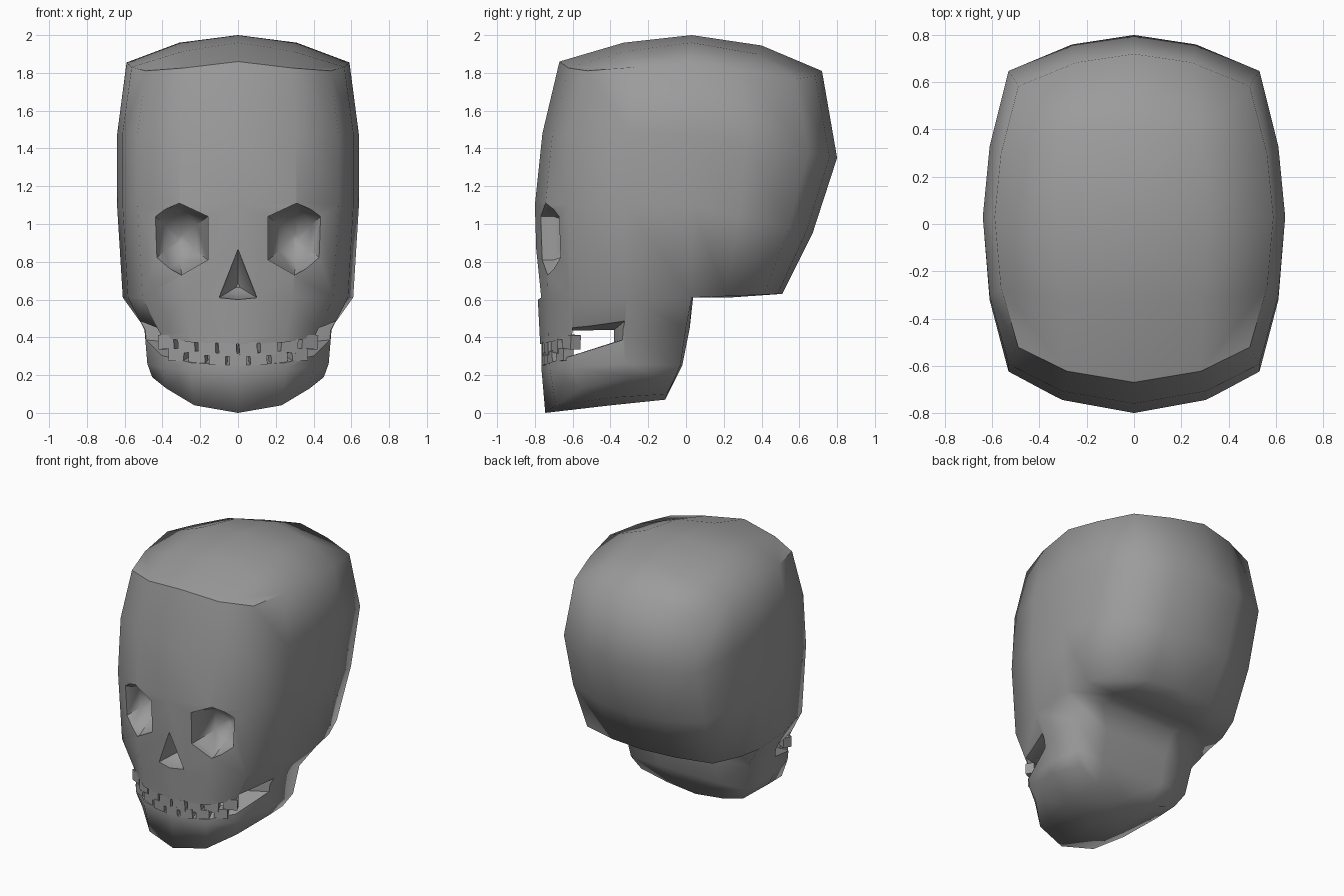
import bpy, bmesh, math, random
from mathutils import Matrix, Vector

random.seed(4)
if "Cube" in bpy.data.objects:
    bpy.data.objects.remove(bpy.data.objects["Cube"], do_unlink=True)

grey = bpy.data.materials.new("bone grey")
grey.use_nodes = True
grey.diffuse_color = (0.33, 0.33, 0.33, 1)
grey.node_tree.nodes["Principled BSDF"].inputs["Base Color"].default_value = grey.diffuse_color


def make_object(name, bm):
    bmesh.ops.recalc_face_normals(bm, faces=bm.faces[:])
    mesh = bpy.data.meshes.new(name)
    bm.to_mesh(mesh)
    bm.free()
    mesh.materials.append(grey)
    obj = bpy.data.objects.new(name, mesh)
    bpy.context.collection.objects.link(obj)
    return obj


def bridge(bm, a, b):
    """Quads between two open rows of vertices."""
    for i in range(len(a) - 1):
        bm.faces.new((a[i], a[i + 1], b[i + 1], b[i]))


def loft_solid(name, loops):
    """Closed solid through matching loops, capped at both ends."""
    bm = bmesh.new()
    rows = [[bm.verts.new(p) for p in loop] for loop in loops]
    for a, b in zip(rows, rows[1:]):
        bridge(bm, a + a[:1], b + b[:1])
    bm.faces.new(rows[0])
    bm.faces.new(rows[-1])
    return make_object(name, bm)


# Head: left half, front centre round the side to back centre
RING = [(0, -1), (.48, -.93), (.83, -.78), (.955, -.4), (1, .04),
        (.955, .41), (.83, .81), (.41, .95), (0, 1)]
MID = 0.03


def cranium_ring(width, front, back, z_front, z_back, dip):
    pts = []
    for x, u in RING:
        reach = (MID - front) / 1.04 if u < 0.04 else (back - MID) / 0.96
        corner = x * abs(u) / 0.66
        pts.append((x * width, MID + (u - 0.04) * reach,
                    z_front + (z_back - z_front) * max(0, u) - dip * corner))
    return pts


bm = bmesh.new()
add = bm.verts.new
rings = [[add(p) for p in cranium_ring(*row)] for row in (
    (.59, -.67, .72, 1.86, 1.81, .05),
    (.64, -.76, .80, 1.48, 1.35, 0),
    (.64, -.80, .67, 1.10, .95, 0),
    (.61, -.785, .51, .61, .63, 0))]
for a, b in zip(rings, rings[1:]):
    bridge(bm, a, b)

# Crown: grid of inner points
t = rings[0]
mid = [add(p) for p in ((0, -.33, 1.96), (0, MID, 2), (0, .4, 1.945))]
side = [add(p) for p in ((.29, -.32, 1.915), (.31, MID, 1.96), (.28, .38, 1.9))]
centre = [t[0]] + mid + [t[8]]
inner = [t[1]] + side + [t[7]]
bridge(bm, centre, inner)
bridge(bm, inner, t[2:7])

# Underside of the back of the head
r = rings[-1]
neck = [add((.3, .04, .63)), add((0, .04, .63))]
under = [add((.3, .22, .61)), add((0, .22, .61))]
bridge(bm, [r[4]] + neck, [r[5]] + under)
bridge(bm, [r[5]] + under, [r[6], r[7], r[8]])

# Jaw: rings from front centre round to back centre
upper = [add(p) for p in ((0, -.775, .42), (.25, -.73, .42), (.41, -.61, .42),
                          (.495, -.32, .44), (.495, 0, .45), (.25, .02, .45), (0, .02, .45))]
lower = [add(p) for p in ((0, -.765, .23), (.25, -.72, .23), (.4, -.6, .24),
                          (.48, -.32, .26), (.465, -.03, .25), (.25, -.02, .25), (0, -.02, .25))]
base = [add(p) for p in ((0, -.745, 0), (.23, -.69, .04), (.38, -.56, .13),
                         (.455, -.3, .19), (.41, -.07, .16), (.22, -.1, .1), (0, -.11, .07))]
rows = [r[:5] + neck, upper, lower, base]
for a, b in zip(rows, rows[1:]):
    bridge(bm, a, b)
sole = [add((.24, -.4, .08)), add((0, -.4, .04))]
bridge(bm, [base[2], base[1], base[0]], [base[3]] + sole)
bridge(bm, [base[3]] + sole, base[4:])

bmesh.ops.mirror(bm, geom=bm.verts[:] + bm.edges[:] + bm.faces[:], axis='X', merge_dist=0.001)
bmesh.ops.remove_doubles(bm, verts=bm.verts[:], dist=0.001)
skull = make_object("skull", bm)


# Cutters for the eye sockets, nose and mouth
def socket(name, outline, start, depth):
    cx = sum(p[0] for p in outline) / len(outline)
    cz = sum(p[1] for p in outline) / len(outline)
    loops = []
    for y, s in ((-1, 1), (start, 1), (start + depth, .6), (start + depth * 1.4, .1)):
        loops.append([(cx + (x - cx) * s, y, cz + (z - cz) * s) for x, z in outline])
    return loft_solid(name, loops)


eye = [(.16, .81), (.16, 1.04), (.31, 1.11), (.45, 1.05), (.445, .81), (.3, .73)]
cutters = [socket("left_eye_cutter", eye, -.7, .13),
           socket("right_eye_cutter", [(-x, z) for x, z in eye], -.7, .13),
           socket("nose_cutter", [(-.1, .61), (0, .865), (.1, .61), (0, .6)], -.76, .12)]

slit = [(-.9, .21), (-.77, .25), (-.32, .39), (-.32, .49), (-.6, .475), (-.605, .4), (-.77, .365), (-.9, .35)]
slit_inner = slit[:2] + [(-.38, .375), (-.38, .44), (-.6, .435)] + slit[5:]
cutters.append(loft_solid("mouth_cutter", [[(x, y, z) for y, z in shape] for x, shape in (
    (-.53, slit), (-.36, slit_inner), (.36, slit_inner), (.53, slit))]))

bpy.context.view_layer.objects.active = skull
for cutter in cutters:
    mod = skull.modifiers.new(cutter.name, 'BOOLEAN')
    mod.operation = 'DIFFERENCE'
    mod.solver = 'EXACT'
    mod.object = cutter
    bpy.ops.object.modifier_apply(modifier=mod.name)
    bpy.data.objects.remove(cutter, do_unlink=True)

# Smooth bone, with sharp rims around the openings only
bm = bmesh.new()
bm.from_mesh(skull.data)
for face in bm.faces:
    face.smooth = True
    face.material_index = 0
for edge in bm.edges:
    where = (edge.verts[0].co + edge.verts[1].co) / 2
    if where.y < -.28 and where.z > .2 and edge.calc_face_angle(0) > math.radians(50):
        edge.smooth = False
bm.to_mesh(skull.data)
bm.free()


# Teeth: slightly uneven blocks along the curve of the mouth
def teeth(name, places, z, size, rise):
    bm = bmesh.new()
    for x in places:
        y = -.735 + .95 * x * x
        yaw = math.atan(1.5 * x)
        spot = Vector((x, y, z + rise * x * x))
        turn = Matrix.Rotation(yaw, 4, 'Z') @ Matrix.Rotation(random.uniform(-.08, .08), 4, 'Y')
        bmesh.ops.create_cube(bm, size=1, matrix=Matrix.Translation(spot) @ turn
                              @ Matrix.Diagonal((*size, 1)))
    make_object(name, bm)


teeth("upper_teeth", [i * .105 - .3675 for i in range(8)], .335, (.095, .06, .075), .3)
teeth("lower_teeth", [i * .105 - .315 for i in range(7)], .283, (.09, .06, .065), .25)
